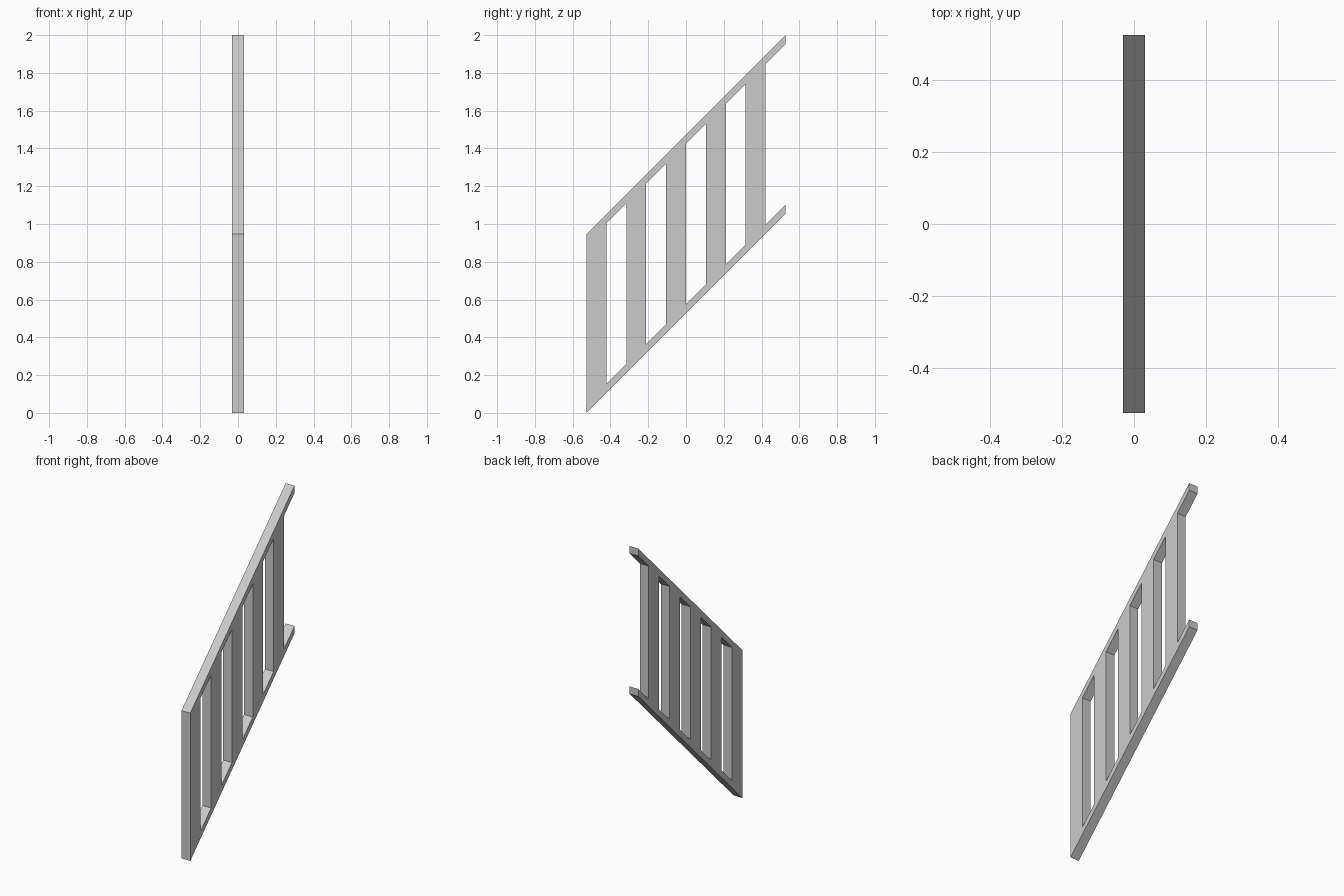
import bpy
import bmesh

cube = bpy.data.objects.get("Cube")
if cube:
    bpy.data.objects.remove(cube, do_unlink=True)

HALF_X = 0.031       # half thickness of the panel
HALF_Y = 0.527       # half length; the railing climbs at 45 degrees
HEIGHT = 0.946       # vertical height of the panel
RAIL = 0.047         # vertical thickness of each rail
SLATS = 5
SLAT_W = 2 * HALF_Y / (2 * SLATS)

grey = bpy.data.materials.new("plain grey")
grey.use_nodes = True
colour = (0.6, 0.6, 0.6, 1)
grey.diffuse_color = colour
grey.node_tree.nodes["Principled BSDF"].inputs["Base Color"].default_value = colour


def sheared_bar(name, y0, y1, low, high):
    """Bar with upright ends whose top and bottom follow the 45 degree slope."""
    bm = bmesh.new()
    corners = [(y0, low), (y1, low), (y1, high), (y0, high)]
    face = bm.faces.new([bm.verts.new((-HALF_X, y, y + HALF_Y + h)) for y, h in corners])
    extruded = bmesh.ops.extrude_face_region(bm, geom=[face])["geom"]
    verts = [v for v in extruded if isinstance(v, bmesh.types.BMVert)]
    bmesh.ops.translate(bm, verts=verts, vec=(2 * HALF_X, 0, 0))
    bmesh.ops.recalc_face_normals(bm, faces=bm.faces)
    mesh = bpy.data.meshes.new(name)
    bm.to_mesh(mesh)
    bm.free()
    mesh.materials.append(grey)
    bpy.context.collection.objects.link(bpy.data.objects.new(name, mesh))


# Sloping rails
sheared_bar("bottom_rail", -HALF_Y, HALF_Y, 0, RAIL)
sheared_bar("top_rail", -HALF_Y, HALF_Y, HEIGHT - RAIL, HEIGHT)

# Upright slats, with gaps as wide as the slats
for i in range(SLATS):
    start = -HALF_Y + 2 * i * SLAT_W
    sheared_bar(f"slat_{i + 1}", start, start + SLAT_W, RAIL, HEIGHT - RAIL)
